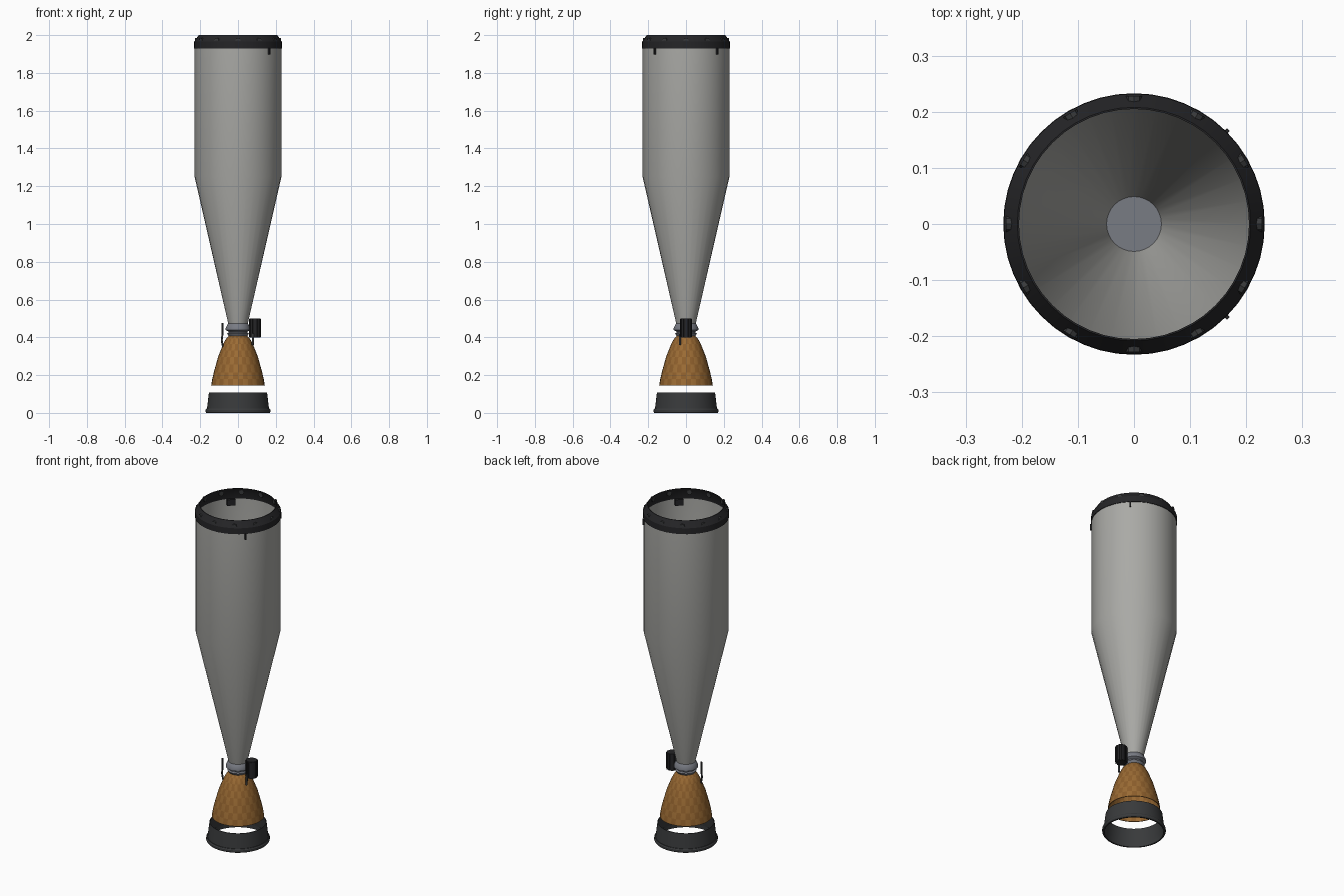
import bpy, bmesh
from math import sin, cos, pi, radians
from mathutils import Vector, Matrix

if "Cube" in bpy.data.objects:
    bpy.data.objects.remove(bpy.data.objects["Cube"])


def material(name, rgb):
    m = bpy.data.materials.new(name)
    m.diffuse_color = (*rgb, 1)
    m.use_nodes = True
    m.node_tree.nodes["Principled BSDF"].inputs["Base Color"].default_value = m.diffuse_color
    return m


BLACK = material("black", (0.018, 0.018, 0.02))
DARK = material("dark_grey", (0.04, 0.042, 0.044))
STEEL = material("steel", (0.19, 0.2, 0.23))
SHELL = material("shell_grey", (0.4, 0.4, 0.38))
COPPER = material("copper", (0.33, 0.15, 0.035))
COPPER_DARK = material("copper_dark", (0.27, 0.115, 0.025))


def finish(bm, name, mats, smooth=True):
    bmesh.ops.recalc_face_normals(bm, faces=bm.faces)
    me = bpy.data.meshes.new(name)
    bm.to_mesh(me)
    bm.free()
    for m in mats:
        me.materials.append(m)
    ob = bpy.data.objects.new(name, me)
    bpy.context.collection.objects.link(ob)
    if smooth:
        bpy.context.view_layer.objects.active = ob
        bpy.ops.object.select_all(action='DESELECT')
        ob.select_set(True)
        bpy.ops.object.shade_smooth_by_angle(angle=radians(30))
    return ob


def lathe(name, profile, mats, seg=32, closed=True, centre=(0, 0), checker=False):
    """Revolve an (r, z) profile; open profiles get capped at both ends."""
    bm = bmesh.new()
    rings = [[bm.verts.new((centre[0] + r * cos(2 * pi * i / seg),
                            centre[1] + r * sin(2 * pi * i / seg), z))
              for i in range(seg)] for r, z in profile]
    n = len(rings)
    for j in range(n if closed else n - 1):
        a, b = rings[j], rings[(j + 1) % n]
        for i in range(seg):
            k = (i + 1) % seg
            f = bm.faces.new((a[i], a[k], b[k], b[i]))
            if checker:
                f.material_index = (i + j) % 2
    if not closed:
        bm.faces.new(rings[0])
        bm.faces.new(rings[-1])
    return finish(bm, name, mats)


def shell(outer, t):
    return outer + [(r - t, z) for r, z in reversed(outer)]


def box(name, size, angle, radius, z, mat):
    """Box placed at a polar position, its x axis pointing outwards."""
    bm = bmesh.new()
    mx = Matrix.Rotation(angle, 4, 'Z') @ Matrix.Translation((radius, 0, z))
    bmesh.ops.create_cube(bm, size=1, matrix=mx @ Matrix.Diagonal((*size, 1)))
    return finish(bm, name, [mat], smooth=False)


def pipe(name, points, radius, mat):
    cu = bpy.data.curves.new(name, 'CURVE')
    cu.dimensions = '3D'
    cu.bevel_depth = radius
    cu.bevel_resolution = 2
    cu.use_fill_caps = True
    sp = cu.splines.new('POLY')
    sp.points.add(len(points) - 1)
    for p, co in zip(sp.points, points):
        p.co = (*co, 1)
    cu.materials.append(mat)
    ob = bpy.data.objects.new(name, cu)
    bpy.context.collection.objects.link(ob)


# Tank: open cylinder narrowing to a long cone
lathe("tank_shell", shell([(0.051, 0.47), (0.23, 1.25), (0.23, 1.935)], 0.003), [SHELL])

# Tapered mounting ring on top
lathe("top_ring", [(0.226, 1.93), (0.233, 1.93), (0.232, 1.965), (0.208, 2.0),
                   (0.205, 2.0), (0.222, 1.965)], [BLACK], seg=48)

# Twelve bolts through the ring
for i in range(12):
    a = i * pi / 6
    bm = bmesh.new()
    mx = (Matrix.Rotation(a, 4, 'Z') @ Matrix.Translation((0.22, 0, 1.972))
          @ Matrix.Rotation(pi / 2, 4, 'Y'))
    bmesh.ops.create_cone(bm, cap_ends=True, segments=8, radius1=0.014,
                          radius2=0.014, depth=0.016, matrix=mx)
    finish(bm, f"ring_bolt_{i + 1}", [DARK], smooth=False)

# Latches: pads inside the wall, pins outside on one side
for deg in (-45, 45, 135, 225):
    box(f"latch_pad_{deg}", (0.016, 0.045, 0.036), radians(deg), 0.219, 1.913, BLACK)
for deg in (-45, 45):
    box(f"latch_pin_{deg}", (0.01, 0.007, 0.035), radians(deg), 0.233, 1.915, BLACK)

# Neck collar joining tank and nozzle, closed by discs
lathe("neck_collar", [(0.050, 0.474), (0.056, 0.468), (0.065, 0.448), (0.065, 0.438),
                      (0.05, 0.43), (0.05, 0.425), (0.058, 0.42), (0.048, 0.405)],
      [STEEL], closed=False)

# Copper bell with a subtle chequered skin
bell = [(0.046, 0.41), (0.063, 0.393), (0.078, 0.365), (0.092, 0.33), (0.106, 0.295),
        (0.117, 0.255), (0.128, 0.215), (0.136, 0.18), (0.142, 0.145)]
lathe("nozzle_bell", shell(bell, 0.004), [COPPER, COPPER_DARK], checker=True)

# Separate skirt ring at the bottom with a rim
lathe("nozzle_skirt", shell([(0.154, 0.108), (0.165, 0.015)], 0.004), [DARK], seg=48)
lathe("skirt_rim", [(0.16, 0.0), (0.168, 0.0), (0.172, 0.006), (0.172, 0.016),
                    (0.168, 0.022), (0.16, 0.022)], [DARK], seg=48)

# Pump canister beside the neck, with vertical ribs
PUMP = (0.09, 0)
lathe("pump_body", [(0.029, 0.4), (0.029, 0.5)], [BLACK], seg=24, closed=False, centre=PUMP)
for i in range(12):
    rib = box(f"pump_rib_{i + 1}", (0.008, 0.006, 0.096), i * pi / 6, 0.029, 0.45, BLACK)
    rib.location = (PUMP[0], PUMP[1], 0)
box("pump_mount", (0.035, 0.02, 0.02), 0, 0.06, 0.443, DARK)

# Thin feed pipes running down onto the bell
pipe("feed_pipe_left", [(-0.082, -0.028, 0.475), (-0.082, -0.028, 0.42),
                        (-0.086, -0.028, 0.385), (-0.08, -0.027, 0.35)], 0.005, DARK)
pipe("feed_pipe_right", [(0.08, -0.03, 0.42), (0.08, -0.032, 0.39),
                         (0.078, -0.032, 0.36)], 0.006, DARK)
